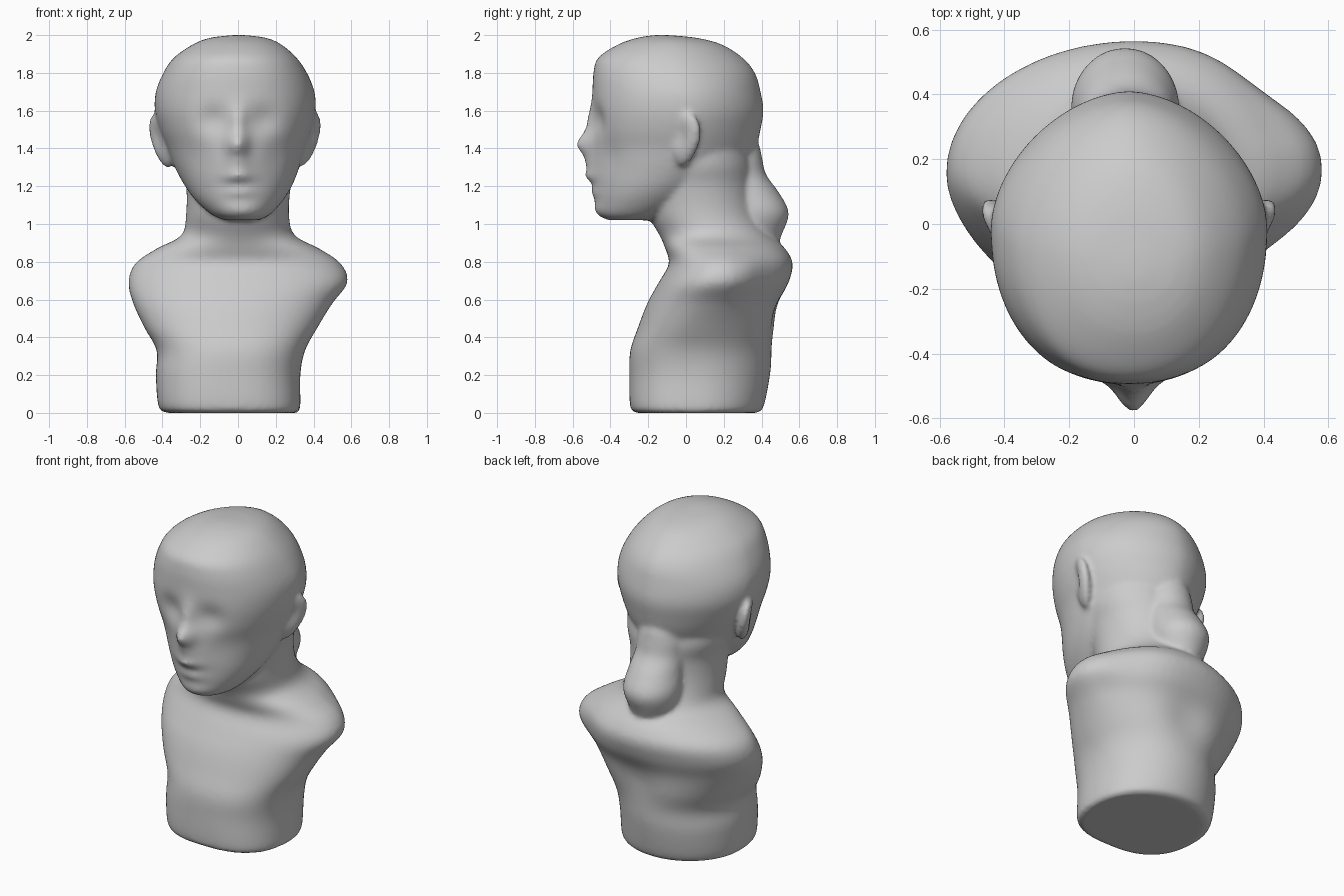
import bpy, bmesh, math
from mathutils import Matrix, Vector


def catmull(rows, steps):
    # smooth interpolation through section rows
    out = []
    for i in range(len(rows) - 1):
        a, b, c, d = (rows[max(i - 1, 0)], rows[i], rows[i + 1], rows[min(i + 2, len(rows) - 1)])
        for s in range(steps):
            t = s / steps
            out.append([0.5 * (2 * q + (r - p) * t + (2 * p - 5 * q + 4 * r - u) * t * t
                               + (3 * q - p - 3 * r + u) * t ** 3)
                        for p, q, r, u in zip(a, b, c, d)])
    return out + [list(rows[-1])]


def finish(name, bm):
    bmesh.ops.recalc_face_normals(bm, faces=bm.faces)
    me = bpy.data.meshes.new(name)
    bm.to_mesh(me)
    bm.free()
    ob = bpy.data.objects.new(name, me)
    bpy.context.collection.objects.link(ob)
    return ob


def loft(name, rows, segs, steps, back_n, shape=None):
    # row: z, x min, x max, y front, y widest, y back, squareness of the front
    bm = bmesh.new()
    rings = []
    for z, x0, x1, yf, yw, yb, n in catmull(rows, steps):
        ring = []
        for k in range(segs):
            a = 2 * math.pi * k / segs
            c, s = math.cos(a), math.sin(a)
            e = 2 / (n if s < 0 else back_n)
            x = (x0 + x1) / 2 + (x1 - x0) / 2 * math.copysign(abs(c) ** e, c)
            y = yw + ((yw - yf) if s < 0 else (yb - yw)) * math.copysign(abs(s) ** e, s)
            co = Vector((x, y, z))
            if shape:
                shape(co)
            ring.append(bm.verts.new(co))
        rings.append(ring)
    for r0, r1 in zip(rings, rings[1:]):
        for k in range(segs):
            j = (k + 1) % segs
            bm.faces.new((r0[k], r0[j], r1[j], r1[k]))
    bm.faces.new(rings[0])
    bm.faces.new(rings[-1])
    return finish(name, bm)


# Torso, shoulders and neck
torso = [
    (0.00, -0.37, 0.31, -0.26, 0.06, 0.37, 2.6),
    (0.03, -0.42, 0.33, -0.295, 0.06, 0.41, 2.6),
    (0.20, -0.435, 0.33, -0.30, 0.06, 0.445, 2.5),
    (0.33, -0.43, 0.355, -0.295, 0.05, 0.46, 2.4),
    (0.45, -0.495, 0.42, -0.255, 0.06, 0.485, 2.25),
    (0.58, -0.555, 0.50, -0.205, 0.11, 0.50, 2.15),
    (0.69, -0.58, 0.58, -0.145, 0.16, 0.545, 2.1),
    (0.79, -0.545, 0.545, -0.09, 0.18, 0.565, 2.1),
    (0.87, -0.43, 0.43, -0.11, 0.17, 0.525, 2.1),
    (0.94, -0.30, 0.30, -0.14, 0.13, 0.45, 2.0),
    (1.05, -0.275, 0.27, -0.20, 0.08, 0.38, 2.0),
    (1.20, -0.275, 0.28, -0.23, 0.05, 0.35, 2.0),
    (1.31, -0.31, 0.31, -0.23, 0.04, 0.35, 2.0),
    (1.42, -0.31, 0.31, -0.23, 0.04, 0.33, 2.0)]


def shape_torso(co):
    # hollow between the shoulder blades, right shoulder turned forward
    if co.y > 0.2:
        w = min(1, (co.y - 0.2) / 0.1)
        co.y -= w * 0.03 * math.exp(-(co.x / 0.14) ** 2 - ((co.z - 0.48) / 0.13) ** 2)
        co.y -= w * 0.045 * math.exp(-((co.x - 0.42) / 0.15) ** 2 - ((co.z - 0.75) / 0.17) ** 2)


parts = [loft("bust", torso, 64, 4, 2.0, shape_torso)]

# Head with sculpted face: x, z, x spread, z spread, y offset
bumps = [(-0.025, 1.42, 0.04, 0.065, -0.055), (0.02, 1.42, 0.04, 0.065, -0.055),
         (0, 1.54, 0.04, 0.08, -0.03),
         (-0.13, 1.55, 0.08, 0.075, 0.03), (0.13, 1.55, 0.08, 0.075, 0.03),
         (0, 1.31, 0.07, 0.05, -0.03), (0.0, 1.25, 0.08, 0.03, -0.038),
         (0.01, 1.17, 0.08, 0.025, -0.02), (0.02, 1.08, 0.09, 0.03, -0.01),
         (-0.2, 1.36, 0.08, 0.1, 0.015), (0.2, 1.36, 0.08, 0.1, 0.015)]


def shape_head(co):
    if co.y < -0.15:
        x, z = co.x, co.z
        for bx, bz, sx, sz, dy in bumps:
            co.y += dy * math.exp(-((x - bx) / sx) ** 2 - ((z - bz) / sz) ** 2)


head = [
    (1.02, -0.07, 0.11, -0.41, -0.30, -0.16, 2.0),
    (1.05, -0.14, 0.17, -0.465, -0.26, -0.06, 2.0),
    (1.12, -0.22, 0.235, -0.48, -0.20, 0.12, 2.0),
    (1.20, -0.28, 0.285, -0.485, -0.14, 0.24, 2.0),
    (1.30, -0.335, 0.325, -0.495, -0.08, 0.32, 2.0),
    (1.40, -0.375, 0.355, -0.50, -0.04, 0.37, 2.05),
    (1.50, -0.415, 0.39, -0.50, -0.02, 0.395, 2.15),
    (1.60, -0.44, 0.41, -0.50, -0.01, 0.41, 2.2),
    (1.70, -0.435, 0.405, -0.495, -0.02, 0.395, 2.2),
    (1.80, -0.395, 0.365, -0.49, -0.05, 0.365, 2.2),
    (1.88, -0.34, 0.31, -0.465, -0.08, 0.30, 2.15),
    (1.95, -0.24, 0.23, -0.36, -0.09, 0.19, 2.1),
    (1.985, -0.15, 0.15, -0.26, -0.10, 0.06, 2.0),
    (2.00, -0.03, 0.04, -0.17, -0.13, -0.09, 2.0)]
parts.append(loft("head", head, 96, 5, 1.77, shape_head))

# Gathered hair at the nape
hair = [
    (0.88, -0.12, 0.08, 0.30, 0.39, 0.48, 2.0),
    (0.95, -0.17, 0.11, 0.25, 0.36, 0.51, 2.0),
    (1.06, -0.195, 0.14, 0.22, 0.36, 0.545, 2.0),
    (1.17, -0.18, 0.13, 0.20, 0.32, 0.49, 2.0),
    (1.26, -0.17, 0.12, 0.18, 0.28, 0.425, 2.0),
    (1.34, -0.17, 0.12, 0.17, 0.26, 0.405, 2.0),
    (1.41, -0.14, 0.09, 0.20, 0.28, 0.39, 2.0),
    (1.48, -0.08, 0.04, 0.22, 0.28, 0.36, 2.0)]
parts.append(loft("gathered_hair", hair, 40, 4, 2.0))

# Ears: tapered shells, dished on the outside, flared backwards
for side, name, ex, ez in ((1, "ear_right", 0.372, 1.45), (-1, "ear_left", -0.405, 1.44)):
    bm = bmesh.new()
    bmesh.ops.create_uvsphere(bm, u_segments=32, v_segments=20, radius=1)
    for v in bm.verts:
        x, y, z = v.co
        dish = 0.025 * math.exp(-((y + 0.15) / 0.5) ** 2 - ((z - 0.15) / 0.5) ** 2) if x > 0 else 0
        v.co = Vector((side * (x * 0.042 - dish), y * (0.09 + 0.02 * z), z * 0.15))
    rot = (Matrix.Rotation(side * -0.45, 4, 'Z') @ Matrix.Rotation(side * 0.2, 4, 'Y')
           @ Matrix.Rotation(-0.22, 4, 'X'))
    bm.transform(Matrix.Translation((ex, -0.01, ez)) @ rot)
    parts.append(finish(name, bm))

# Fuse everything into one softly blended sculpture
bpy.ops.object.select_all(action='DESELECT')
for ob in parts:
    ob.select_set(True)
bust = parts[0]
bpy.context.view_layer.objects.active = bust
bpy.ops.object.join()
fuse = bust.modifiers.new("fuse", 'REMESH')
fuse.mode = 'VOXEL'
fuse.voxel_size = 0.014
fuse.use_smooth_shade = True
soften = bust.modifiers.new("soften", 'SMOOTH')
soften.factor = 0.5
soften.iterations = 8
